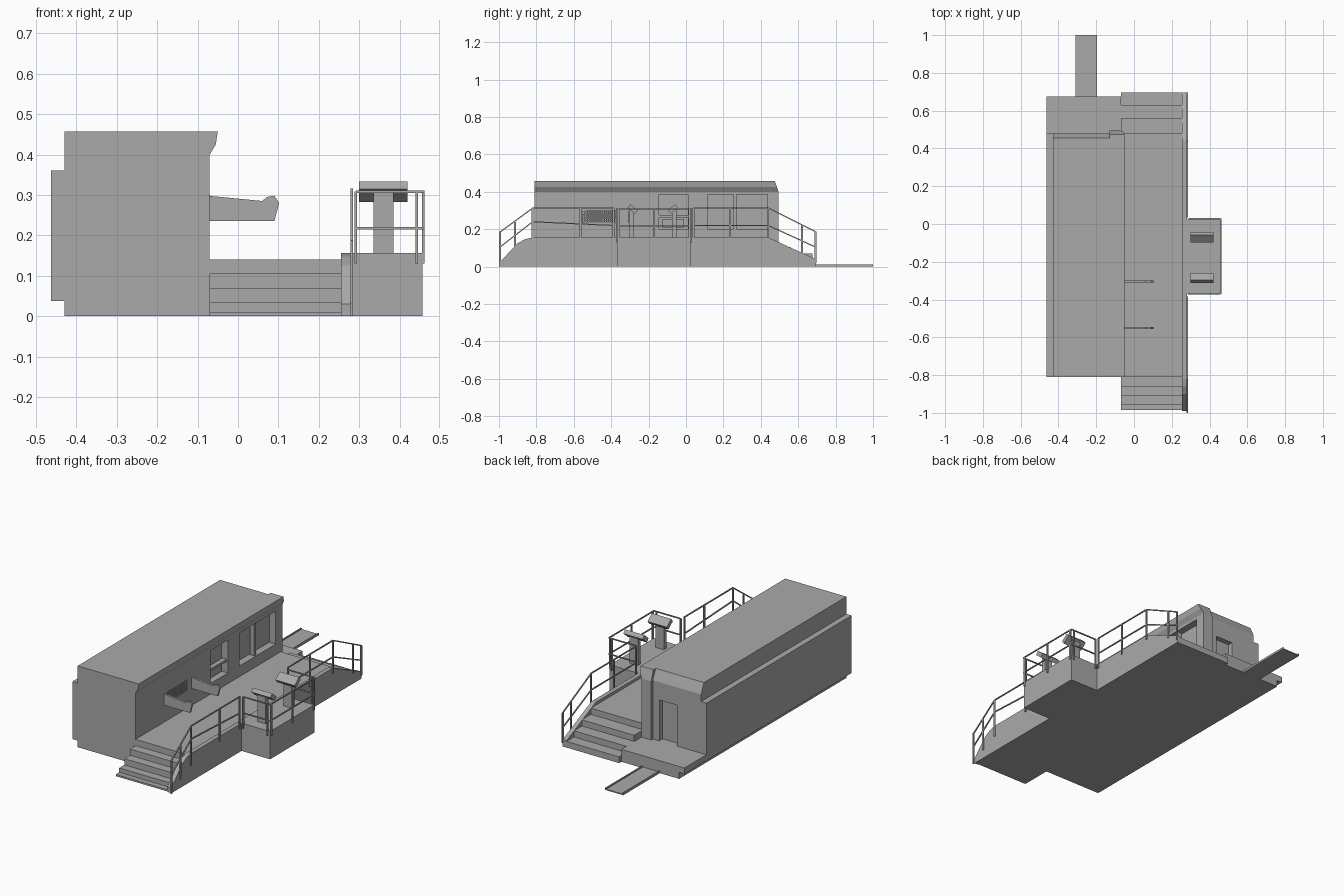
import bpy, bmesh, math
from mathutils import Vector, Matrix

if "Cube" in bpy.data.objects:
    bpy.data.objects.remove(bpy.data.objects["Cube"])

grey = bpy.data.materials.new("mid_grey")
grey.diffuse_color = (0.4, 0.4, 0.4, 1)
grey.use_nodes = True
grey.node_tree.nodes["Principled BSDF"].inputs["Base Color"].default_value = grey.diffuse_color


def finish(name, bm):
    bmesh.ops.recalc_face_normals(bm, faces=bm.faces)
    me = bpy.data.meshes.new(name)
    bm.to_mesh(me)
    bm.free()
    me.materials.append(grey)
    ob = bpy.data.objects.new(name, me)
    bpy.context.collection.objects.link(ob)
    return ob


def prism(name, pts, axis, a, b, shear=0.0, z0=0.0):
    """Extrude a profile along x (points y,z) or y (points x,z); shear slopes the far end."""
    bm = bmesh.new()
    rings = []
    for t in (a, b):
        ring = []
        for p, z in pts:
            s = t + (shear * (z - z0) if t == b else 0)
            ring.append(bm.verts.new((s, p, z) if axis == "x" else (p, s, z)))
        rings.append(ring)
    n = len(pts)
    bm.faces.new(rings[0])
    bm.faces.new(rings[1])
    for i in range(n):
        j = (i + 1) % n
        bm.faces.new((rings[0][i], rings[0][j], rings[1][j], rings[1][i]))
    return finish(name, bm)


def add_box(bm, x0, x1, y0, y1, z0, z1, tilt=0.0):
    c = Vector(((x0 + x1) / 2, (y0 + y1) / 2, (z0 + z1) / 2))
    m = (Matrix.Translation(c) @ Matrix.Rotation(tilt, 4, "X")
         @ Matrix.Diagonal((x1 - x0, y1 - y0, z1 - z0, 1)))
    bmesh.ops.create_cube(bm, size=1, matrix=m)


def boxes(name, *dims):
    bm = bmesh.new()
    for d in dims:
        add_box(bm, *d)
    return finish(name, bm)


# House body with side bulge
body = prism("house_body", [(-.43, 0), (-.07, 0), (-.07, .40), (-.43, .40), (-.43, .36),
                            (-.463, .36), (-.463, .037), (-.43, .037)], "y", -.81, .48)
# Roof with flared eave and sloping back end
prism("roof", [(-.43, .40), (-.07, .40), (-.055, .425), (-.05, .457), (-.43, .457)],
      "y", -.81, .48, -.45, .40)
# Corner pillar beside the rear door
boxes("rear_pillar", (-.13, -.07, .44, .495, .07, .40))
prism("rear_pillar_cap", [(-.13, .40), (-.07, .40), (-.055, .425), (-.05, .457), (-.13, .457)],
      "y", .42, .495, -.35, .40)

# Recesses: two windows, grille opening and rear door
cutter = boxes("recess_cutter",
               (-.11, -.02, -.145, .01, .20, .385),
               (-.11, -.02, .115, .435, .20, .385),
               (-.085, -.02, -.535, -.35, .24, .30),
               (-.28, -.17, .45, .52, .07, .30))
mod = body.modifiers.new("recesses", "BOOLEAN")
mod.object = cutter
mod.solver = "EXACT"
bpy.context.view_layer.objects.active = body
bpy.ops.object.modifier_apply(modifier=mod.name)
cutter.hide_render = True
cutter.hide_viewport = True

# Window bars and lower panel
boxes("window_bars", (-.105, -.078, .255, .27, .20, .385),
      (-.105, -.078, -.145, .01, .262, .275), (-.105, -.095, -.125, -.01, .21, .255))

# Wall grille
bm = bmesh.new()
for i in range(18):
    y = -.53 + i * .0103
    add_box(bm, -.079, -.069, y, y + .005, .24, .30)
for i in range(6):
    z = .243 + i * .0105
    add_box(bm, -.077, -.071, -.535, -.35, z, z + .003)
finish("wall_grille", bm)

# Side arms either side of the grille
for y in (-.305, -.55):
    prism("wall_arm", [(-.075, .235), (.09, .235), (.102, .28), (.09, .298), (.072, .295),
                       (.06, .285), (-.075, .298)], "y", y - .006, y + .006)

# Deck with front and rear stairs
prism("deck_and_stairs", [(-.985, 0), (-.985, .01), (-.955, .01), (-.955, .035), (-.91, .035),
                          (-.91, .07), (-.86, .07), (-.86, .105), (-.81, .105), (-.81, .14),
                          (.48, .14), (.48, .105), (.56, .105), (.56, .07), (.63, .07),
                          (.63, .035), (.695, .035), (.695, 0)], "x", -.07, .256)
# Outer kerb following the stairs
prism("deck_kerb", [(-.99, 0), (-.99, .03), (-.90, .125), (-.86, .147), (-.82, .156),
                    (.44, .156), (.695, .04), (.695, 0)], "x", .255, .28)
# Balcony
boxes("balcony", (.27, .457, -.368, .025, 0, .156))

# Rear porch and gangway
prism("rear_porch", [(-.43, 0), (-.07, 0), (-.07, .07), (-.463, .07), (-.463, .037), (-.43, .037)],
      "y", .47, .675)
boxes("gangway", (-.31, -.197, .66, 1.0, 0, .006),
      (-.31, -.303, .66, 1.0, 0, .012), (-.204, -.197, .66, 1.0, 0, .012))

# Two consoles facing each other
for y, s in ((-.285, -1), (-.07, 1)):
    boxes("console_stand", (.335, .385, y - .012 + s * .008, y + .012 + s * .008, .15, .305))
    bm = bmesh.new()
    add_box(bm, .30, .42, y - .025, y + .025, .296, .32, s * math.radians(40))
    finish("console_top", bm)


# Railings
def rod(bm, a, b, r=.0035):
    a, b = Vector(a), Vector(b)
    d = b - a
    m = (Matrix.Translation((a + b) / 2) @ d.to_track_quat("Z", "Y").to_matrix().to_4x4()
         @ Matrix.Diagonal((2 * r, 2 * r, d.length, 1)))
    bmesh.ops.create_cube(bm, size=1, matrix=m)


def railing(name, top, mid, posts):
    bm = bmesh.new()
    for line in (top, mid):
        for a, b in zip(line, line[1:]):
            rod(bm, a, b, .003)
    for x, y, z0, z1 in posts:
        add_box(bm, x - .003, x + .003, y - .005, y + .005, z0, z1)
    finish(name, bm)


X, B = .282, .459
railing("front_railing",
        [(X, -.994, .185), (X, -.82, .313), (X, -.385, .313)],
        [(X, -.994, .105), (X, -.82, .24), (X, -.385, .22)],
        [(X, -.995, 0, .187), (X, -.915, .05, .24), (X, -.82, .09, .313),
         (X, -.565, .13, .313), (X, -.388, .13, .313)])
railing("rear_railing",
        [(X, .04, .313), (X, .44, .313), (X, .692, .188)],
        [(X, .04, .22), (X, .44, .22), (X, .692, .105)],
        [(X, .04, .13, .313), (X, .235, .13, .313), (X, .44, .13, .313),
         (X, .62, .06, .222), (X, .692, .02, .188)])
railing("balcony_railing",
        [(.292, -.37, .308), (B, -.37, .308), (B, .028, .308), (.292, .028, .308)],
        [(.292, -.37, .217), (B, -.37, .217), (B, .028, .217), (.292, .028, .217)],
        [(x, y, .13, .308) for x in (.292, .442) for y in (-.37, .028)]
        + [(B, y, .13, .308) for y in (-.36, -.17, .018)])
